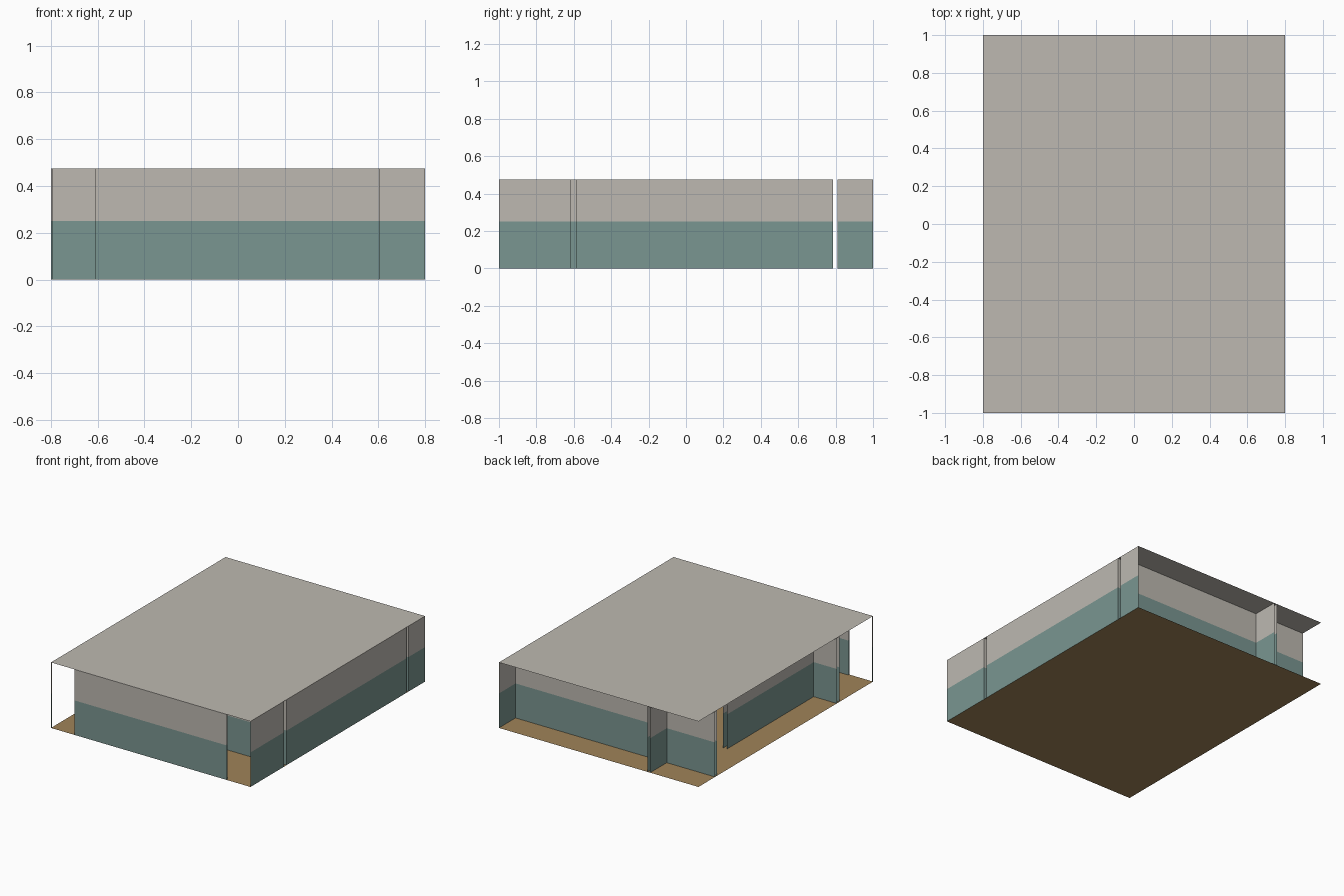
import bpy
import bmesh

H, BAND = 0.475, 0.25        # wall height, top of the painted band
X, Y = 0.8, 1.0              # half sizes of the plan

cube = bpy.data.objects.get("Cube")
if cube:
    bpy.data.objects.remove(cube, do_unlink=True)


def material(name, rgb):
    m = bpy.data.materials.new(name)
    m.use_nodes = True
    col = (*rgb, 1)
    m.diffuse_color = col
    bsdf = next(n for n in m.node_tree.nodes if n.type == 'BSDF_PRINCIPLED')
    bsdf.inputs["Base Color"].default_value = col
    bsdf.inputs["Roughness"].default_value = 0.9
    return m


GREY = material("warm_grey_plaster", (0.51, 0.485, 0.44))
TEAL = material("teal_paint", (0.195, 0.305, 0.283))
TAN = material("tan_floor", (0.347, 0.227, 0.10))


def finish(name, bm, mats):
    mesh = bpy.data.meshes.new(name)
    bm.to_mesh(mesh)
    bm.free()
    for m in mats:
        mesh.materials.append(m)
    obj = bpy.data.objects.new(name, mesh)
    bpy.context.collection.objects.link(obj)


def slab(name, z, mat, up):
    """Horizontal sheet over the whole plan."""
    bm = bmesh.new()
    f = bm.faces.new([bm.verts.new((x, y, z)) for x, y in
                      ((-X, -Y), (X, -Y), (X, Y), (-X, Y))])
    if not up:
        f.normal_flip()
    finish(name, bm, [mat])


def wall(name, a, b):
    """Upright sheet from a to b: painted below, plain above."""
    bm = bmesh.new()
    rows = [[bm.verts.new((*p, z)) for p in (a, b)] for z in (0, BAND, H)]
    for i in range(2):
        low, top = rows[i], rows[i + 1]
        f = bm.faces.new((low[0], low[1], top[1], top[0]))
        f.material_index = 1 - i
    finish(name, bm, [GREY, TEAL])


# Floor and ceiling
slab("floor", 0, TAN, True)
slab("ceiling", H, GREY, True)

# Edges of the hollow partitions
front_a, front_b = -0.615, -0.585
back_a, back_b = 0.785, 0.81
side_a, side_b = -0.615, -0.585

# Outer wall on the +x side, split where partitions meet it
for name, y0, y1 in (("front", -Y, front_a), ("middle", front_b, back_a),
                     ("back", back_b, Y)):
    wall("outer_side_wall_" + name, (X, y0), (X, y1))

# Front wall between two openings, and the thin corner post
for i, y in enumerate((-Y, -Y + 0.01)):
    wall(f"front_wall_{i}", (-0.61, y), (0.607, y))
wall("corner_post_front", (-X, -Y), (-X + 0.008, -Y))
wall("corner_post_side", (-X, -Y + 0.008), (-X, -Y))

# Partition behind the front passage
wall("front_partition_outer", (-X, front_a), (X, front_a))
wall("front_partition_room", (side_b, front_b), (X, front_b))
wall("front_partition_porch", (-X, front_b), (side_a, front_b))

# Partition beside the side porch, stopping at the doorway
for i, x in enumerate((side_a, side_b)):
    wall(f"side_partition_{i}", (x, 0.41), (x, front_a))

# Partition along the back, with a short dividing wall
wall("back_partition_inner", (X, back_a), (-X, back_a))
wall("back_partition_outer", (X, back_b), (-X, back_b))
for i, x in enumerate((-0.39, -0.413)):
    wall(f"back_divider_{i}", (x, back_b), (x, Y))
